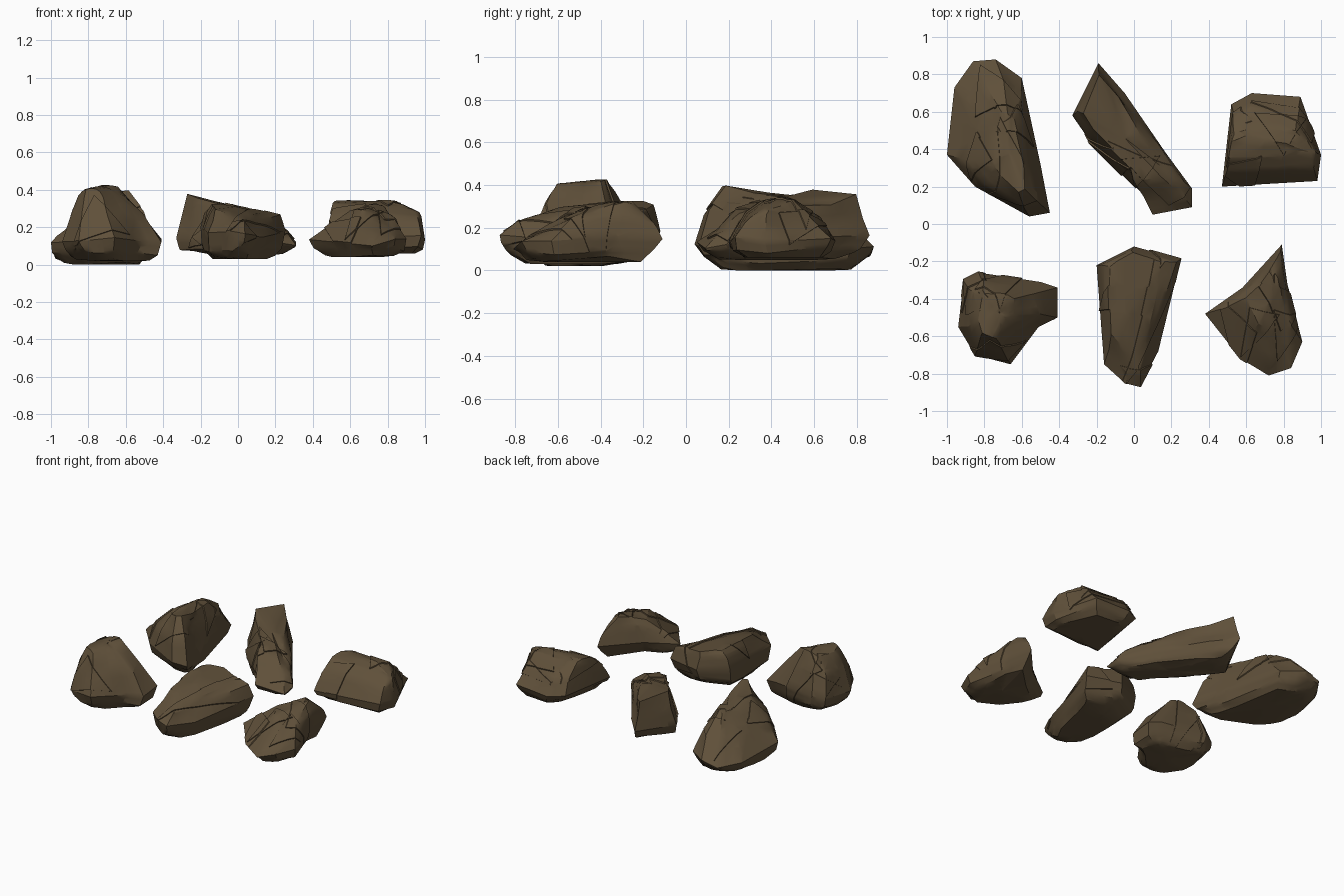
import bpy, bmesh, math, random
from mathutils import Vector, Quaternion

cube = bpy.data.objects.get("Cube")
if cube:
    bpy.data.objects.remove(cube, do_unlink=True)

stone = bpy.data.materials.new("brown_stone")
stone.use_nodes = True
stone.diffuse_color = (0.115, 0.08, 0.042, 1)
shader = next(n for n in stone.node_tree.nodes if n.type == 'BSDF_PRINCIPLED')
shader.inputs["Base Color"].default_value = stone.diffuse_color
shader.inputs["Roughness"].default_value = 0.9


def chip(bm, rng, centre, count):
    """Flatten random facets on the upper and lower slopes, leaving the girth alone."""
    for _ in range(count):
        normal = Vector((rng.uniform(-1, 1), rng.uniform(-1, 1), rng.choice((-1, 1)))).normalized()
        limit = 0.93 * max((v.co - centre).dot(normal) for v in bm.verts)
        for v in bm.verts:
            over = (v.co - centre).dot(normal) - limit
            if over > 0 and abs(v.co.z - centre.z) > 0.05:
                v.co -= normal * over


def flake(bm, rng, height):
    """Raise a thin straight-sided patch so its border reads as a crack."""
    bm.normal_update()
    seed = rng.choice([f for f in bm.faces if f.calc_center_median().z > height])
    normal, spot = seed.normal.copy(), seed.calc_center_median()
    start = rng.uniform(0, math.pi)
    sides = []
    for i in range(3):
        turn = Quaternion(normal, start + i * math.tau / 3 + rng.uniform(-0.4, 0.4))
        out = turn @ normal.orthogonal().normalized()
        edge = spot + out * rng.uniform(0.04, 0.12)
        sides.append((edge, out))
        bmesh.ops.bisect_plane(bm, geom=bm.verts[:] + bm.edges[:] + bm.faces[:],
                               plane_co=edge, plane_no=out)
    bm.normal_update()
    patch = [f for f in bm.faces if f.normal.dot(normal) > 0.3
             and all((f.calc_center_median() - edge).dot(out) < 0 for edge, out in sides)]
    raised = bmesh.ops.extrude_face_region(bm, geom=patch)["geom"]
    bmesh.ops.delete(bm, geom=[f for f in patch if f.is_valid], context='FACES')
    moved = [g for g in raised if isinstance(g, bmesh.types.BMVert)]
    bmesh.ops.translate(bm, verts=moved, vec=normal * 0.008)


def rock(name, outline, low, mid, peak, cap, tilt):
    """Loft rings from a plan outline up to a sloping cap around the peak."""
    rng = random.Random(name)
    plan = [Vector((x, y, 0)) for x, y in outline]
    base = sum(plan, Vector()) / len(plan)
    crown = Vector((peak[0], peak[1], 0))
    high = peak[2]
    lean = Vector((tilt[0], tilt[1], 0))
    full = Vector((1, 1, 0))
    top = Vector((cap[0], cap[1], 0))

    # Each level: centre, scale in x and y, height, share of the tilt, jitter
    levels = [(base, full * 0.74, low, 0, 0.015),
              (base, full * 0.92, low + 0.35 * (mid - low), 0, 0.015),
              (base, full, mid, 0.3, 0),
              (base.lerp(crown, 0.5), full.lerp(top, 0.45), mid + 0.55 * (high - mid), 0.6, 0.018),
              (crown, top, high - 0.015, 1, 0.012)]
    bm = bmesh.new()
    rings = []
    for centre, scale, z, share, wobble in levels:
        ring = []
        for p in plan:
            q = centre + (p - base) * scale
            q.z = z + share * lean.dot(q - crown) + rng.uniform(-0.02, 0.02)
            q += Vector([rng.uniform(-wobble, wobble) for _ in range(3)])
            q.z = max(q.z, low)
            ring.append(bm.verts.new(q))
        rings.append(ring)
    count = len(plan)
    for lower, upper in zip(rings, rings[1:]):
        for i in range(count):
            j = (i + 1) % count
            bm.faces.new((lower[i], lower[j], upper[j], upper[i]))
    for ring, centre, z in ((rings[0], base, low), (rings[-1], crown, high)):
        tip = bm.verts.new((centre.x, centre.y, z))
        for i in range(count):
            bm.faces.new((ring[i], ring[(i + 1) % count], tip))
    bmesh.ops.recalc_face_normals(bm, faces=bm.faces)
    bmesh.ops.subdivide_edges(bm, edges=bm.edges[:], cuts=2, use_grid_fill=True)
    chip(bm, rng, base + Vector((0, 0, mid)), 8)
    for _ in range(4):
        flake(bm, rng, mid)
    bmesh.ops.recalc_face_normals(bm, faces=bm.faces)
    mesh = bpy.data.meshes.new(name)
    bm.to_mesh(mesh)
    bm.free()
    mesh.materials.append(stone)
    obj = bpy.data.objects.new(name, mesh)
    bpy.context.collection.objects.link(obj)

    # Smooth shading with crisp chipped edges
    bpy.ops.object.select_all(action='DESELECT')
    obj.select_set(True)
    bpy.context.view_layer.objects.active = obj
    bpy.ops.object.shade_smooth_by_angle(angle=0.5)


# Long ridge stone
rock("back_right_rock",
     outline=[(-.86, .87), (-.74, .88), (-.6, .78), (-.5, .32), (-.45, .06),
              (-.56, .04), (-.85, .2), (-1, .37), (-.96, .73)],
     low=0, mid=.11, peak=(-.67, .39, .36), cap=(.3, .5), tilt=(.05, -.1))

# Narrow diagonal stone
rock("back_middle_rock",
     outline=[(-.19, .86), (-.05, .7), (.17, .38), (.31, .19), (.31, .09),
              (.1, .05), (.05, .16), (-.24, .45), (-.33, .58)],
     low=.05, mid=.14, peak=(-.05, .46, .32), cap=(.65, .7), tilt=(-.2, .05))

# Blocky stone with a ridge running sideways
rock("back_left_rock",
     outline=[(.47, .2), (.52, .64), (.63, .7), (.89, .68), (1, .37), (.98, .23)],
     low=.06, mid=.15, peak=(.74, .44, .34), cap=(.85, .3), tilt=(0, 0))

# Peaked stone
rock("front_right_rock",
     outline=[(-.91, -.3), (-.83, -.26), (-.5, -.31), (-.41, -.34), (-.41, -.5),
              (-.51, -.55), (-.66, -.75), (-.85, -.7), (-.94, -.55)],
     low=.02, mid=.14, peak=(-.74, -.47, .42), cap=(.35, .5), tilt=(0, .12))

# Tapered slab, rising to the back
rock("front_middle_rock",
     outline=[(-.2, -.22), (0, -.12), (.25, -.19), (.13, -.68), (.03, -.87),
              (-.05, -.85), (-.16, -.75)],
     low=.03, mid=.17, peak=(-.01, -.44, .31), cap=(.68, .7), tilt=(-.2, .1))

# Pointed stone, highest towards its tip
rock("front_left_rock",
     outline=[(.79, -.11), (.82, -.32), (.9, -.63), (.84, -.77), (.72, -.81),
              (.57, -.72), (.38, -.48), (.58, -.34)],
     low=.04, mid=.14, peak=(.72, -.42, .3), cap=(.4, .5), tilt=(0, .2))
